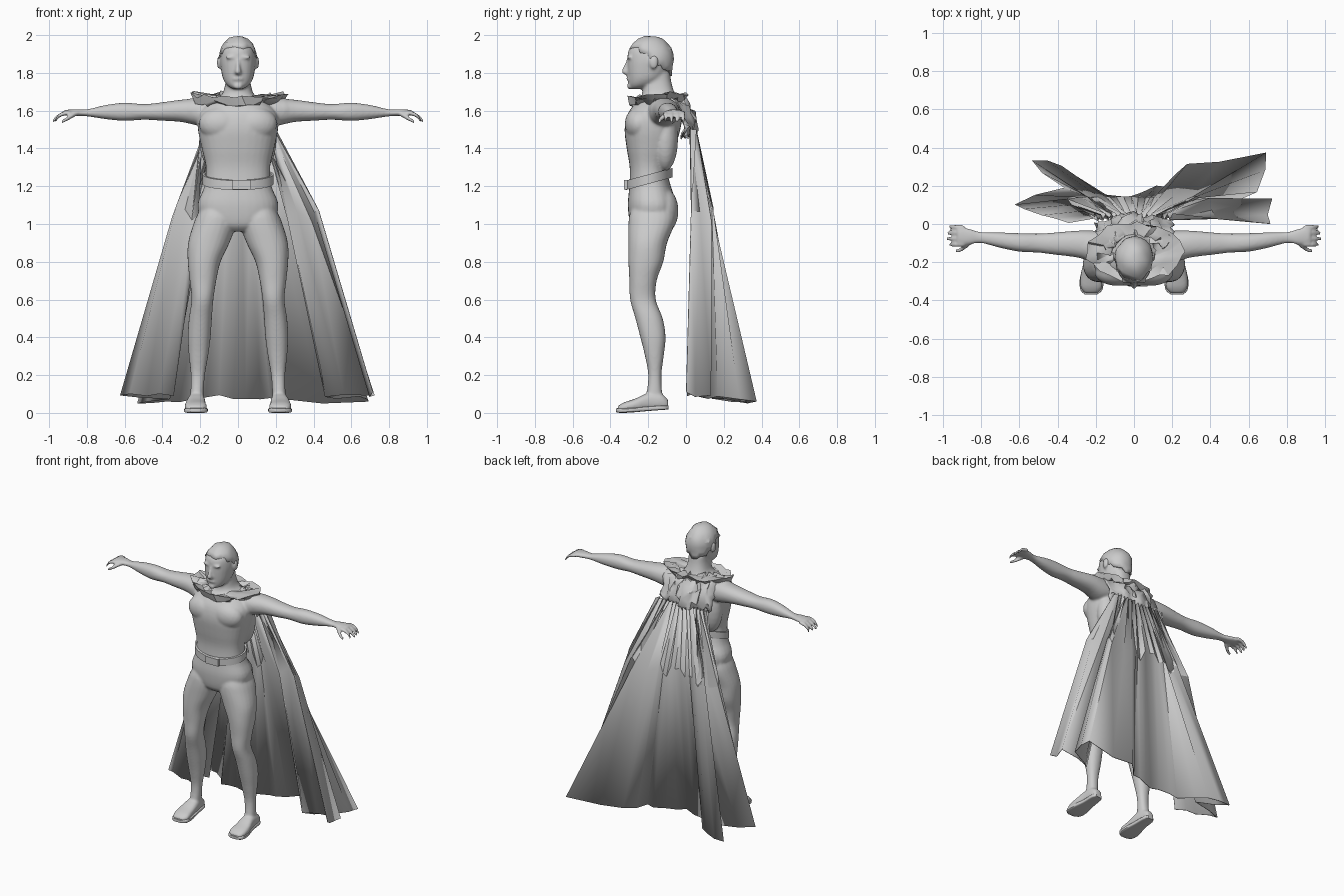
import bpy, bmesh, math, random
from mathutils import Vector, Matrix

random.seed(4)
cube = bpy.data.objects.get("Cube")
if cube:
    bpy.data.objects.remove(cube, do_unlink=True)

grey = bpy.data.materials.new("light grey")
grey.use_nodes = True
tone = (0.6, 0.6, 0.6, 1)
grey.diffuse_color = tone
grey.node_tree.nodes["Principled BSDF"].inputs["Base Color"].default_value = tone


def finish(bm, name, angle=35, thickness=0):
    """Turn a bmesh into a shaded object, with cloth thickness if given."""
    bmesh.ops.recalc_face_normals(bm, faces=bm.faces)
    mesh = bpy.data.meshes.new(name)
    bm.to_mesh(mesh)
    bm.free()
    mesh.materials.append(grey)
    obj = bpy.data.objects.new(name, mesh)
    bpy.context.collection.objects.link(obj)
    bpy.ops.object.select_all(action='DESELECT')
    obj.select_set(True)
    bpy.context.view_layer.objects.active = obj
    bpy.ops.object.shade_smooth_by_angle(angle=math.radians(angle))
    if thickness:
        obj.modifiers.new("thickness", 'SOLIDIFY').thickness = thickness
    return obj


def smooth_rows(rows, steps=4):
    """Catmull-Rom resampling of section rows."""
    out = []
    for i in range(len(rows) - 1):
        quad = [rows[max(i - 1, 0)], rows[i], rows[i + 1], rows[min(i + 2, len(rows) - 1)]]
        for k in range(steps):
            t = k / steps
            out.append(tuple(
                b + t * (c - a) / 2 + t * t * (2 * a - 5 * b + 4 * c - d) / 2
                + t ** 3 * (3 * b - a - 3 * c + d) / 2
                for a, b, c, d in zip(*quad)))
    out.append(rows[-1])
    return out


def grid(bm, rows, closed=False):
    """Skin rows of points with quads."""
    rings = [[bm.verts.new(p) for p in row] for row in rows]
    n = len(rings[0])
    for r, q in zip(rings, rings[1:]):
        for j in range(n if closed else n - 1):
            k = (j + 1) % n
            bm.faces.new((r[j], r[k], q[k], q[j]))
    return rings


ORDER = {'x': (0, 1, 2), 'y': (1, 0, 2), 'z': (1, 2, 0)}


def loft(bm, rows, axis='z', side=1, power=2.2, n=24):
    """Closed loft; each row is (position, low, high, low, high)."""
    points = []
    for t, a0, a1, b0, b1 in smooth_rows(rows):
        ring = []
        for j in range(n):
            ang = math.tau * j / n
            c, s = math.cos(ang), math.sin(ang)
            c = math.copysign(abs(c) ** (2 / power), c)
            s = math.copysign(abs(s) ** (2 / power), s)
            tuv = (t, (a0 + a1 + c * (a1 - a0)) / 2, (b0 + b1 + s * (b1 - b0)) / 2)
            x, y, z = (tuv[i] for i in ORDER[axis])
            ring.append((x * side, y, z))
        points.append(ring)
    rings = grid(bm, points, closed=True)
    bm.faces.new(rings[0])
    bm.faces.new(rings[-1])


def blob(bm, centre, radii):
    m = Matrix.Translation(centre) @ Matrix.Diagonal((*radii, 1))
    bmesh.ops.create_icosphere(bm, subdivisions=3, radius=1, matrix=m)


def symmetric(rows):
    return [(z, -w, w, f, b) for z, w, f, b in rows]


# Body: overlapping volumes fused by a remesh
body = bmesh.new()
loft(body, symmetric([
    (.96, .08, -.26, -.12), (1, .18, -.295, -.065), (1.1, .214, -.308, -.05),
    (1.2, .178, -.3, -.08), (1.3, .17, -.298, -.1), (1.4, .192, -.314, -.06),
    (1.5, .212, -.325, -.03), (1.58, .21, -.31, -.02), (1.64, .16, -.27, -.03),
    (1.68, .09, -.235, -.055), (1.74, .068, -.23, -.075), (1.8, .064, -.22, -.085)]),
    power=2.4, n=32)
# Head, nose, brow, lips and chin
loft(body, symmetric([
    (1.715, .028, -.292, -.23), (1.735, .058, -.302, -.17), (1.77, .08, -.306, -.12),
    (1.82, .09, -.31, -.09), (1.87, .094, -.31, -.075), (1.92, .086, -.304, -.082),
    (1.96, .06, -.27, -.11), (1.98, .03, -.23, -.15)]))
loft(body, symmetric([
    (1.79, .014, -.322, -.28), (1.804, .018, -.342, -.28),
    (1.84, .011, -.328, -.28), (1.875, .01, -.313, -.28)]))
blob(body, (0, -.303, 1.768), (.03, .013, .01))
blob(body, (0, -.297, 1.73), (.026, .016, .018))

for s in (1, -1):
    # Face and muscle masses
    blob(body, (s * .036, -.3, 1.882), (.034, .013, .009))
    blob(body, (s * .1, -.17, 1.855), (.012, .024, .036))
    blob(body, (s * .088, -.25, 1.53), (.12, .074, .09))
    blob(body, (s * .09, -.115, 1.07), (.1, .075, .12))
    blob(body, (s * .225, -.115, 1.6), (.09, .078, .068))
    blob(body, (s * .12, -.11, 1.45), (.085, .068, .17))
    # Leg
    loft(body, [
        (1.16, .07, .15, -.25, -.1), (1.06, .02, .21, -.295, -.06),
        (1, .01, .236, -.305, -.06),
        (.9, .045, .264, -.306, -.1), (.8, .092, .266, -.305, -.12),
        (.7, .115, .256, -.3, -.155), (.6, .13, .246, -.296, -.16),
        (.5, .138, .26, -.268, -.123), (.4, .145, .266, -.242, -.108),
        (.3, .158, .26, -.217, -.118), (.2, .175, .25, -.2, -.13),
        (.1, .182, .252, -.21, -.125), (.04, .182, .255, -.23, -.11)], side=s)
    # Foot
    loft(body, [
        (-.095, .195, .245, .02, .07), (-.13, .185, .258, .018, .1),
        (-.2, .175, .265, .015, .105), (-.27, .17, .28, .008, .075),
        (-.33, .165, .28, .004, .055), (-.362, .19, .26, .006, .035)], 'y', s, 2.6)
    # Arm and palm
    loft(body, [
        (.12, -.2, -.04, 1.53, 1.655), (.2, -.2, -.035, 1.52, 1.665),
        (.3, -.175, -.035, 1.54, 1.658), (.42, -.16, -.045, 1.548, 1.642),
        (.5, -.15, -.05, 1.552, 1.635), (.6, -.145, -.048, 1.546, 1.642),
        (.7, -.125, -.044, 1.555, 1.63), (.8, -.1, -.042, 1.57, 1.607),
        (.86, -.108, -.025, 1.572, 1.608), (.91, -.108, -.015, 1.575, 1.604),
        (.925, -.1, -.022, 1.58, 1.6)], 'x', s)
    # Fingers and thumb
    for i in range(4):
        y = -.108 + i * .031
        tip = .986 - abs(i - 1.4) * .012
        loft(body, [(.89, y - .012, y + .012, 1.578, 1.602),
                    (.94, y - .012, y + .012, 1.566, 1.59),
                    (tip, y - .01, y + .01, 1.533, 1.556)], 'x', s, 2, 12)
    loft(body, [(.85, -.105, -.07, 1.575, 1.6), (.885, -.135, -.1, 1.555, 1.582),
                (.915, -.15, -.125, 1.54, 1.562), (.937, -.15, -.13, 1.53, 1.548)],
         'x', s, 2, 12)

figure = finish(body, "body", 180)
remesh = figure.modifiers.new("fuse", 'REMESH')
remesh.mode = 'VOXEL'
remesh.voxel_size = .007
remesh.use_smooth_shade = True
relax = figure.modifiers.new("relax", 'SMOOTH')
relax.factor = .5
relax.iterations = 9

# Shoe soles
for s, name in ((1, "left_sole"), (-1, "right_sole")):
    bm = bmesh.new()
    loft(bm, [(-.092, .2, .24, .018, .038), (-.12, .182, .258, .016, .04),
              (-.2, .174, .264, .01, .035), (-.29, .16, .284, .002, .028),
              (-.345, .166, .28, 0, .026), (-.37, .195, .255, .004, .024)], 'y', s, 5)
    finish(bm, name, 40)

# Wavy hair cap, cut by a sloping hairline and filled out at the nape
bm = bmesh.new()
crown = Vector((0, -.189, 1.873))
blob(bm, crown, (.105, .13, .127))
bmesh.ops.delete(bm, geom=[v for v in bm.verts if v.co.z < 1.935 - (v.co.y + .31) * .76
                           or (v.co.z < 1.87 and v.co.y < -.2)], context='VERTS')
for v in bm.verts:
    off = v.co - crown
    if off.z < 0:
        reach = math.hypot(off.x / .105, off.y / .13)
        grow = max(1, (1 + off.z) / reach)
        off.x, off.y = off.x * grow, off.y * grow
    wave = math.sin(off.x * 60 + off.z * 35) * math.sin(off.y * 50 - off.z * 40)
    v.co = crown + off * (.98 + .035 * wave + random.uniform(-.02, .01))
finish(bm, "hair", 25, .02)

# Tilted belt with buckle
bm = bmesh.new()
rows = []
for w, h in ((0, -.025), (.012, -.025), (.012, .025), (0, .025), (0, -.025)):
    ring = []
    for j in range(40):
        a = math.tau * j / 40
        y = -.195 + (.112 + w) * math.sin(a)
        ring.append(((.176 + w) * math.cos(a), y, 1.237 + h + .27 * (y + .2)))
    rows.append(ring)
grid(bm, rows, closed=True)
bmesh.ops.remove_doubles(bm, verts=bm.verts, dist=1e-5)
finish(bm, "belt")
bm = bmesh.new()
bmesh.ops.create_cube(bm, size=1, matrix=Matrix.Translation((.02, -.318, 1.207))
                      @ Matrix.Diagonal((.1, .02, .05, 1)))
finish(bm, "buckle")


def jitter(p, amount):
    return tuple(c + random.uniform(-amount, amount) for c in p)


# Crumpled collar around the neck, widest over the shoulders
bm = bmesh.new()
rows = []
for size, z in ((.42, 1.672), (.7, 1.668), (1, 1.685), (.9, 1.65), (.72, 1.63)):
    ring = []
    for j in range(26):
        a = math.tau * j / 26
        wide = size * (1 + .12 * abs(math.cos(a)) ** 3)
        p = (.235 * wide * math.cos(a), -.15 + .155 * size * math.sin(a),
             z + .01 * math.sin(a))
        ring.append(jitter(p, .017))
    rows.append(ring)
grid(bm, rows, closed=True)
finish(bm, "collar", 30, .006)

# Crumpled cloth over the upper back
bm = bmesh.new()
rows = []
for z, y, w in ((1.69, -.07, .15), (1.66, -.01, .19), (1.62, .02, .2), (1.58, .038, .2),
                (1.54, .05, .2), (1.5, .05, .2), (1.46, .03, .18)):
    rows.append([jitter((w * u / 8, y - .06 * (u / 8) ** 2, z), .02)
                 for u in range(-8, 9)])
grid(bm, rows)
finish(bm, "gathered_yoke", 55, .006)

# Cape: broad folds hang steeply from the shoulders, then flare to the hem
hem = [(.71, 0), (.72, .13), (.46, .07), (.64, .17), (.69, .37), (.28, .31), (.17, .19),
       (.04, .16), (-.1, .13), (-.24, .15), (-.38, .3), (-.53, .33), (-.36, .19),
       (-.62, .1), (-.48, .05), (-.34, .01)]
folds = []
for start, end in zip(hem, hem[1:]):
    p, q = Vector(start), Vector(end)
    across = Vector((p.y - q.y, q.x - p.x)).normalized()
    folds += [p, p.lerp(q, random.uniform(.35, .65)) + across * random.uniform(-.02, .02)]
folds.append(Vector(hem[-1]))
last = len(folds) - 1
top, middle, bottom = [], [], []
for i, (x, y) in enumerate(folds):
    top.append((.2 - .4 * i / last, .035 + .016 * (-1) ** i, 1.5))
    middle.append((x * (.6 - .43 * y), .018 + min(y, .11) + random.uniform(0, .014),
                   1.05 + random.uniform(-.05, .05)))
    bottom.append((x, y, .1 - .13 * y + random.uniform(-.012, .012)))
bm = bmesh.new()
grid(bm, [top, middle, bottom])
finish(bm, "cape", 30, .005)
